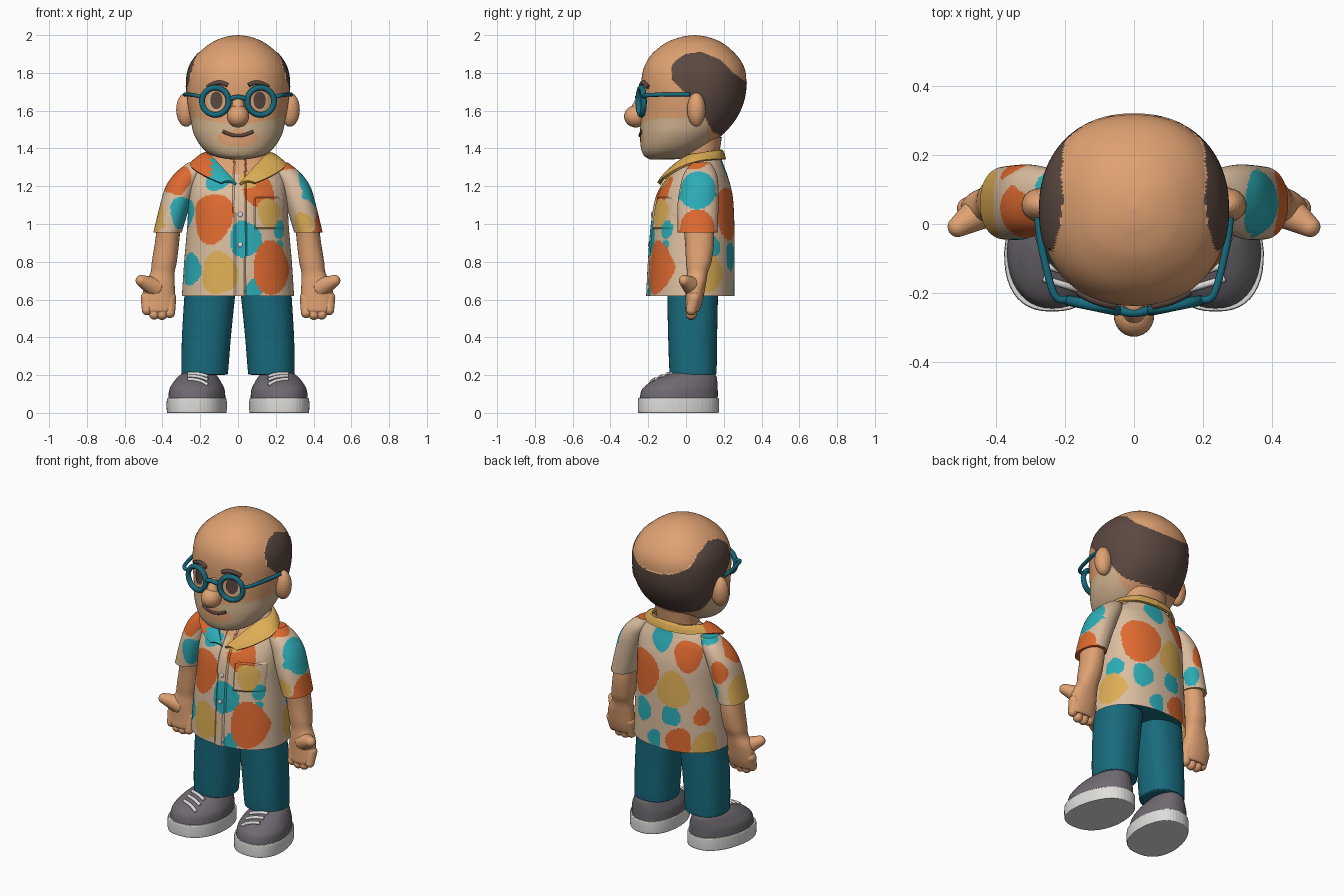
import bpy, bmesh, math
from mathutils import Vector, Matrix
from mathutils.bvhtree import BVHTree

old = bpy.data.objects.get("Cube")
if old:
    bpy.data.objects.remove(old)

# Materials, given as display colours and converted to linear
M = {}
def material(name, *rgb):
    m = bpy.data.materials.new(name)
    colour = [(c / 255) ** 2.2 for c in rgb] + [1]
    m.use_nodes = True
    m.diffuse_color = colour
    m.node_tree.nodes["Principled BSDF"].inputs["Base Color"].default_value = colour
    M[name] = m

material("skin", 222, 160, 114)
material("stubble", 208, 178, 142)
material("brown", 92, 74, 67)
material("dark_teal", 30, 106, 124)
material("shirt_teal", 48, 170, 180)
material("shirt_orange", 222, 106, 52)
material("shirt_yellow", 220, 172, 86)
material("shirt_cream", 218, 188, 158)
material("grey", 110, 105, 112)
material("white", 222, 220, 217)
made = []

def finish(bm, name, paint):
    """Turn a bmesh into an object; paint is a material name or a rule giving one."""
    mesh = bpy.data.meshes.new(name)
    used = []
    for f in bm.faces:
        key = paint(f.calc_center_median()) if callable(paint) else paint
        if key not in used:
            used.append(key)
            mesh.materials.append(M[key])
        f.material_index = used.index(key)
    bm.to_mesh(mesh)
    bm.free()
    return link(name, mesh)

def link(name, data):
    obj = bpy.data.objects.new(name, data)
    bpy.context.collection.objects.link(obj)
    made.append(obj)
    return obj

def spline(pts, steps):
    """Smooth curve through points of any dimension."""
    out, last = [], len(pts) - 1
    for i in range(last):
        quad = [pts[max(i - 1, 0)], pts[i], pts[i + 1], pts[min(i + 2, last)]]
        for k in range(steps):
            t = k / steps
            out.append([b + t * (c - a) / 2 + t * t * (a - 2.5 * b + 2 * c - d / 2)
                        + t ** 3 * (1.5 * (b - c) + (d - a) / 2) for a, b, c, d in zip(*quad)])
    return out + [list(pts[-1])]

def interp(pts, t):
    for (a, u), (b, v) in zip(pts, pts[1:]):
        if t <= b:
            return u + (v - u) * max(0, (t - a) / (b - a))
    return pts[-1][1]

def loft(name, rings, paint, n=48, steps=6, power=2.2, warp=None, bottom=True):
    """Stack of rounded sections: z, centre x, half width, front y, back y."""
    bm = bmesh.new()
    rows = []
    for z, cx, rx, front, back in spline(rings, steps):
        row = []
        for k in range(n):
            c, s = math.cos(k * math.tau / n), math.sin(k * math.tau / n)
            x = cx + rx * math.copysign(abs(c) ** (2 / power), c)
            y = (front + back) / 2 + (back - front) / 2 * math.copysign(abs(s) ** (2 / power), s)
            co = Vector((x, y, z))
            row.append(bm.verts.new(warp(co) if warp else co))
        rows.append(row)
    for a, b in zip(rows, rows[1:]):
        for k in range(n):
            j = (k + 1) % n
            bm.faces.new((a[k], a[j], b[j], b[k]))
    bm.faces.new(rows[-1])
    if bottom:
        bm.faces.new(rows[0][::-1])
    bmesh.ops.recalc_face_normals(bm, faces=bm.faces)
    return finish(bm, name, paint)

def capsule(name, a, b, ra, rb, paint, scale=(1, 1, 1)):
    """Rounded bar from a to b; with a equal to b it is an ellipsoid."""
    a, b = Vector(a), Vector(b)
    bm = bmesh.new()
    bmesh.ops.create_uvsphere(bm, u_segments=28, v_segments=16, radius=1)
    turn = (b - a).to_track_quat("Z", "Y") if (b - a).length else Matrix.Identity(3)
    for v in bm.verts:
        top = v.co.z > 0.001
        v.co = (b if top else a) + turn @ (v.co * Vector(scale)) * (rb if top else ra)
    return finish(bm, name, paint)

def tube(name, pts, r, paint, closed=False):
    curve = bpy.data.curves.new(name, "CURVE")
    curve.dimensions = "3D"
    curve.bevel_depth, curve.bevel_resolution, curve.use_fill_caps = r, 3, True
    path = pts if closed else spline(pts, 6)
    s = curve.splines.new("POLY")
    s.points.add(len(path) - 1)
    for p, co in zip(s.points, path):
        p.co = (*co, 1)
    s.use_cyclic_u = closed
    curve.materials.append(M[paint])
    return link(name, curve)

def tree(obj):
    return BVHTree.FromPolygons([v.co for v in obj.data.vertices],
                                [list(p.vertices) for p in obj.data.polygons])

# Head, with a raised horseshoe of hair and a stubbled jaw
HAIR_TOP = [(-.08, 1.83), (-.05, 1.87), (0, 1.9), (.08, 1.91), (.18, 1.87), (.25, 1.8), (.32, 1.75)]
HAIR_LOW = [(-.08, 1.77), (0, 1.69), (.09, 1.66), (.1, 1.56), (.14, 1.49), (.22, 1.45)]

def hairy(p):
    return p.y > -.075 and interp(HAIR_LOW, p.y) < p.z < interp(HAIR_TOP, p.y)

def raise_hair(p):
    return Vector((p.x * 1.015, .04 + (p.y - .04) * 1.01, p.z)) if hairy(p) else p

def head_paint(p):
    if hairy(p):
        return "brown"
    mouth = (p.x / .11) ** 2 + ((p.z - 1.455) / .045) ** 2 < 1 and p.y < 0
    jaw = p.z < 1.52 + .04 * min(1, abs(p.x) / .22) and p.y < .11
    return "stubble" if jaw and not mouth else "skin"

head = loft("head", [
    (1.342, 0, .03, -.19, -.08), (1.346, 0, .07, -.2, -.03), (1.365, 0, .14, -.225, .03),
    (1.41, 0, .195, -.24, .12), (1.48, 0, .235, -.243, .2), (1.56, 0, .252, -.24, .265),
    (1.65, 0, .268, -.237, .305), (1.75, 0, .272, -.237, .319), (1.83, 0, .258, -.222, .308),
    (1.9, 0, .214, -.18, .262), (1.96, 0, .14, -.105, .19), (1.99, 0, .068, -.025, .115),
    (2, 0, .004, .04, .05)], head_paint, n=240, steps=14, warp=raise_hair)
face = tree(head)

def on_face(x, z, lift):
    hit = face.ray_cast(Vector((x, -1, z)), Vector((0, 1, 0)))[0]
    return Vector((x, hit.y - lift, z))

def patch(name, cx, cz, rx, rz, lift, paint):
    """Thin oval plate that follows the face."""
    bm = bmesh.new()
    bmesh.ops.create_circle(bm, segments=32, radius=1, cap_ends=True, cap_tris=True)
    for v in bm.verts:
        v.co = on_face(cx + rx * v.co.x, cz + rz * v.co.y, lift)
    bm.normal_update()
    bmesh.ops.reverse_faces(bm, faces=[f for f in bm.faces if f.normal.y > 0])
    return finish(bm, name, paint)

loft("neck", [(1.2, 0, .12, -.03, .17), (1.35, 0, .125, -.02, .175), (1.46, 0, .14, -.03, .19)], "skin")
capsule("nose", (0, -.266, 1.57), (0, -.266, 1.57), .06, .06, "skin", (.98, 1.03, .98))
capsule("nose_bridge", (0, -.238, 1.66), (0, -.265, 1.58), .026, .045, "skin")
tube("mouth", [on_face(x, 1.468 + 3.5 * x * x, 0) for x in (-.08, -.04, 0, .04, .08)], .009, "brown")

# Ears, eyes, brows and spectacles
for side, tag in ((1, "left"), (-1, "right")):
    ear = (side * .275, .055, 1.605)
    capsule("ear_" + tag, ear, ear, .09, .09, "skin", (.58, .54, 1))
    patch("eye_white_" + tag, side * .118, 1.65, .04, .053, .004, "stubble")
    patch("pupil_" + tag, side * .114, 1.655, .033, .047, .008, "brown")
    tube("eyebrow_" + tag, [on_face(side * x, z, .003) for x, z in
                            ((.055, 1.735), (.085, 1.747), (.12, 1.745), (.16, 1.725))], .012, "brown")
    ring = []
    for k in range(40):
        c, s = math.cos(k * math.tau / 40) * .072, math.sin(k * math.tau / 40) * .072
        ring.append((side * (.12 + c * .98), -.237 + c * .2, 1.65 + s))
    tube("lens_frame_" + tag, ring, .0155, "dark_teal", True)
    tube("temple_" + tag, [(side * .19, -.22, 1.672), (side * .232, -.205, 1.682),
                           (side * .268, -.07, 1.686), (side * .28, .02, 1.686)], .011, "dark_teal")
tube("spectacle_bridge", [(-.05, -.25, 1.66), (0, -.258, 1.672), (.05, -.25, 1.66)], .013, "dark_teal")

# Shirt print: round blots as x, y, z, radius
BLOTS = {
    "shirt_yellow": [(-.1, -.19, .74, .1), (.17, -.14, 1.06, .07), (-.41, .06, 1, .1),
                     (.34, -.05, 1, .055), (-.08, .25, 1, .1), (.27, .12, .74, .09),
                     (-.26, .17, .66, .08), (.05, -.1, 1.23, .05)],
    "shirt_orange": [(-.15, -.18, 1.04, .125), (.2, -.17, .77, .125), (.12, -.14, 1.18, .09),
                     (-.32, .03, 1.22, .085), (.42, .06, .96, .1), (.25, .06, 1.29, .06),
                     (.14, .24, 1.06, .125), (-.12, .25, .68, .08), (-.16, .21, 1.22, .085),
                     (-.24, .18, .84, .05), (-.35, .18, 1.15, .06)],
    "shirt_teal": [(.04, -.19, .92, .085), (-.26, -.1, .76, .08), (.24, -.12, .97, .05),
                   (.24, -.13, .89, .04), (-.11, -.1, 1.25, .07), (.08, -.19, .65, .045),
                   (-.29, -.02, 1.06, .075), (.37, .06, 1.17, .1), (.02, .19, 1.28, .07),
                   (-.3, .15, 1.02, .05), (.13, .24, .83, .065), (-.07, .25, .84, .06),
                   (.27, .14, .88, .06), (-.24, .1, 1.3, .05), (.04, .25, .67, .05)],
}

def print_paint(p):
    for key, blots in BLOTS.items():
        for x, y, z, r in blots:
            d = p - Vector((x, y, z))
            d.z *= .88
            if d.length < r * (1 + .07 * math.sin(3 * math.atan2(d.z, d.x) + 40 * x)):
                return key
    return "shirt_cream"

def shirt_paint(p):
    open_neck = p.y < .03 and abs(p.x) < p.z - 1.205 and p.z > 1.26
    return "skin" if open_neck else print_paint(p)

def placket_and_pocket(p):
    if p.y < 0 and (-.02 < p.x < .04 or (.09 < p.x < .24 and .98 < p.z < 1.14)):
        p.y -= .008
    return p

shirt = loft("shirt_body", [
    (.62, 0, .297, -.203, .257), (.8, 0, .285, -.194, .258), (1, 0, .268, -.178, .256),
    (1.15, 0, .262, -.15, .247), (1.25, 0, .245, -.092, .222), (1.31, 0, .205, -.05, .2),
    (1.37, 0, .13, 0, .18)], shirt_paint, n=216, steps=20, warp=placket_and_pocket, bottom=False)
chest = tree(shirt)
for z in (.89, 1.05):
    spot = chest.ray_cast(Vector((.012, -1, z)), Vector((0, 1, 0)))[0]
    capsule("button", spot, spot, .013, .013, "white", (1, .5, 1))

# Open collar, two flaps meeting at the back
def collar_paint(p):
    if p.x > 0 or p.y > .1:
        return "shirt_yellow"
    return "shirt_teal" if p.x > -.14 else "shirt_orange"

upper = spline([(.01, -.14, 1.21), (.07, -.09, 1.28), (.14, 0, 1.355), (.165, .08, 1.372),
                (.11, .165, 1.385), (0, .185, 1.388)], 8)
lower = spline([(.09, -.145, 1.215), (.18, -.1, 1.255), (.25, -.01, 1.305), (.22, .09, 1.335),
                (.13, .178, 1.342), (0, .205, 1.342)], 8)
bm = bmesh.new()
for side in (1, -1):
    grid = []
    for a, b in zip(upper, lower):
        line = [Vector(a).lerp(Vector(b), t) + Vector((0, 0, .05 * t * (1 - t))) for t in (0, .25, .5, .75, 1)]
        grid.append([bm.verts.new((side * p.x, p.y, p.z)) for p in line])
    for a, b in zip(grid, grid[1:]):
        for k in range(4):
            bm.faces.new((a[k], a[k + 1], b[k + 1], b[k]))
bmesh.ops.remove_doubles(bm, verts=bm.verts, dist=.0005)
bmesh.ops.recalc_face_normals(bm, faces=bm.faces)
collar = finish(bm, "collar", collar_paint)
thick = collar.modifiers.new("thickness", "SOLIDIFY")
thick.thickness, thick.offset = .014, 0

# Hips under the hem
loft("hips", [(.645, 0, .275, -.18, .235), (.75, 0, .265, -.17, .235)], "dark_teal")

# Sleeves, arms, hands, legs and shoes
for side, tag in ((1, "left"), (-1, "right")):
    def flip(rings):
        return [(r[0], side * r[1], *r[2:]) for r in rings]
    def at(x, y, z):
        return (side * x, y, z)
    loft("sleeve_" + tag, flip([
        (.955, .373, .075, -.045, .167), (1.1, .333, .08, -.045, .172), (1.2, .3, .082, -.03, .172),
        (1.27, .26, .072, -.01, .16), (1.325, .22, .045, .03, .13)]), print_paint, n=96, steps=16)
    loft("arm_" + tag, flip([
        (1, .365, .062, -.015, .145), (.9, .376, .064, -.005, .148), (.8, .39, .066, 0, .135),
        (.74, .4, .064, .005, .115), (.68, .415, .08, 0, .105), (.6, .42, .086, -.002, .09),
        (.55, .421, .08, -.004, .075), (.535, .421, .072, 0, .065)]), "skin")
    for x, tip in ((.361, .53), (.402, .52), (.443, .522), (.481, .545)):
        capsule("finger_" + tag, at(x, .045, .61), at(x, .028, tip), .034, .028, "skin")
    capsule("thumb_" + tag, at(.44, .04, .665), at(.512, -.008, .7), .055, .03, "skin")
    loft("trouser_leg_" + tag, flip([
        (.2, .177, .1, -.06, .135), (.206, .177, .118, -.08, .155), (.225, .176, .124, -.088, .162),
        (.42, .166, .13, -.095, .165), (.66, .146, .135, -.1, .17)]), "dark_teal", power=2.3)
    def shoe_shape(p):
        cx = side * .212
        p.x = cx + (p.x - cx) * (1 - .6 * max(0, p.y + .06)) - side * .1 * p.y
        return p
    loft("sole_" + tag, flip([(0, .212, .152, -.247, .167), (.008, .212, .158, -.254, .174),
                              (.07, .212, .158, -.254, .174), (.078, .212, .152, -.248, .168)]),
         "white", warp=shoe_shape, power=2.4)
    upper_shoe = loft("shoe_upper_" + tag, flip([
        (.07, .212, .152, -.247, .168), (.125, .212, .146, -.232, .168), (.165, .212, .126, -.185, .166),
        (.195, .212, .105, -.12, .16), (.212, .21, .085, -.07, .145)]), "grey", warp=shoe_shape)
    top = tree(upper_shoe)
    for y in (-.175, -.135, -.095):
        lace = []
        for x in (.16, .195, .23, .265):
            hit = top.ray_cast(Vector((side * x, y + .3 * (x - .21), 1)), Vector((0, 0, -1)))[0]
            lace.append(hit + Vector((0, 0, .002)))
        tube("lace_" + tag, lace, .01, "white")

# Bake curves to meshes and smooth the shading
for obj in bpy.context.view_layer.objects:
    obj.select_set(obj in made)
bpy.context.view_layer.objects.active = head
bpy.ops.object.convert(target="MESH")
bpy.ops.object.shade_smooth_by_angle(angle=math.radians(40))
